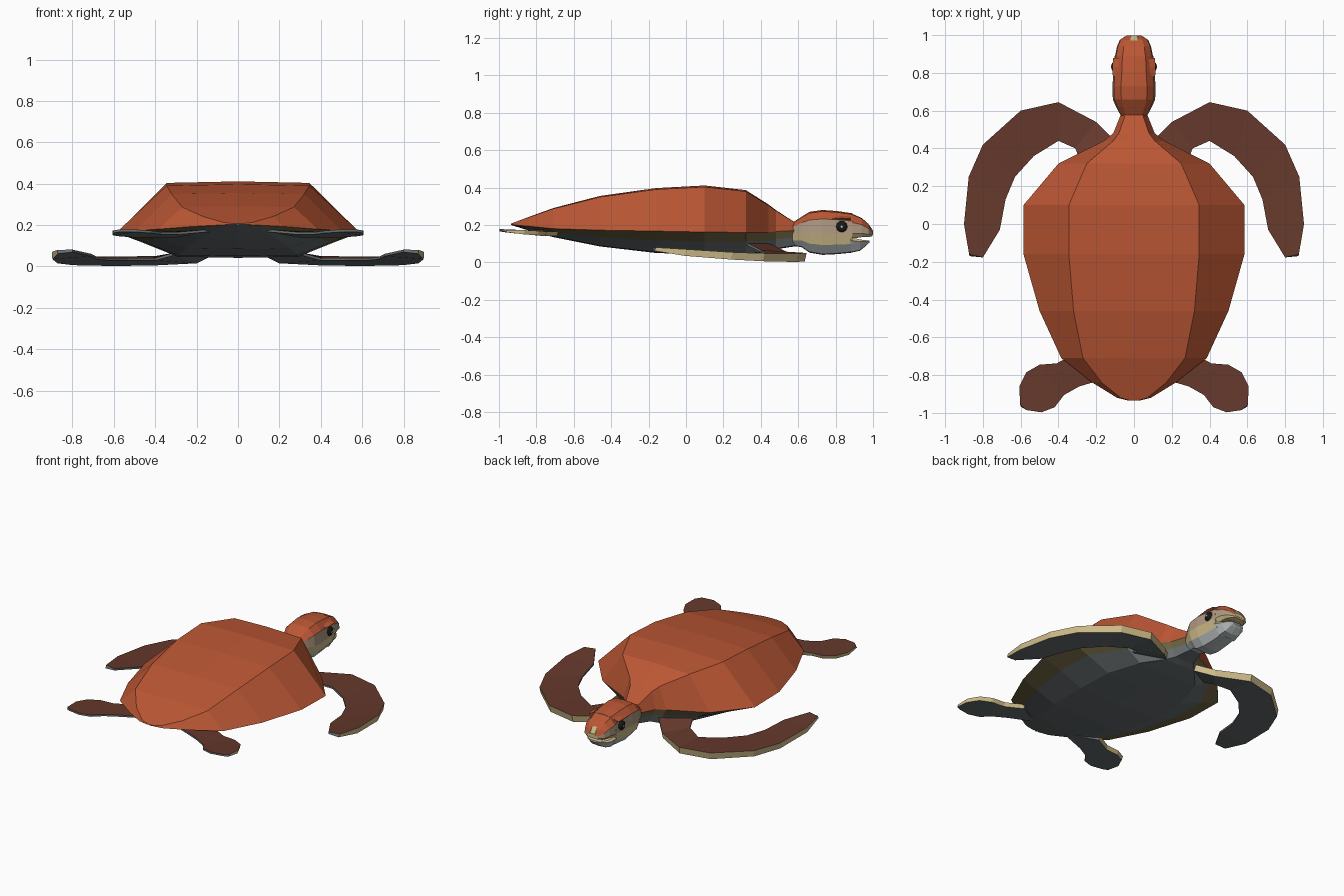
import bpy, bmesh, math

if "Cube" in bpy.data.objects:
    bpy.data.objects.remove(bpy.data.objects["Cube"])


def paint(name, r, g, b):
    m = bpy.data.materials.new(name)
    m.diffuse_color = (r, g, b, 1)
    m.use_nodes = True
    m.node_tree.nodes["Principled BSDF"].inputs["Base Color"].default_value = m.diffuse_color
    return m


ORANGE = paint("orange", 0.50, 0.095, 0.035)
BROWN = paint("brown", 0.13, 0.04, 0.025)
CREAM = paint("cream", 0.62, 0.50, 0.25)
OLIVE = paint("olive", 0.16, 0.13, 0.055)
TAN = paint("tan", 0.42, 0.31, 0.22)
PALE = paint("pale", 0.50, 0.54, 0.55)
GREY = paint("grey", 0.14, 0.16, 0.165)
BLACK = paint("black", 0.01, 0.01, 0.01)


def loft(name, rings, mats):
    """Skin closed rings of points; mats gives one material per ring segment."""
    bm = bmesh.new()
    slots = list(dict.fromkeys(mats))
    rows = [[bm.verts.new(p) for p in ring] for ring in rings]
    n = len(rows[0])
    for a, b in zip(rows, rows[1:]):
        for i in range(n):
            j = (i + 1) % n
            f = bm.faces.new((a[i], a[j], b[j], b[i]))
            f.material_index = slots.index(mats[i])
    for row in (rows[0], rows[-1]):
        f = bm.faces.new(row)
        f.material_index = slots.index(mats[n // 2])
    bmesh.ops.recalc_face_normals(bm, faces=bm.faces)
    me = bpy.data.meshes.new(name)
    bm.to_mesh(me)
    bm.free()
    for m in slots:
        me.materials.append(m)
    ob = bpy.data.objects.new(name, me)
    bpy.context.collection.objects.link(ob)
    return ob


def mirrored(y, half):
    """Full ring from a half section running top centre to bottom centre."""
    return [(x, y, z) for x, z in half] + [(-x, y, z) for x, z in half[-2:0:-1]]


def both(mats):
    return mats + mats[::-1]


# Shell and neck: y, rim half width, ridge half width, rim z, top z, belly half width, belly z
body = [
    (0.64, .07, .045, .17, .22, .04, .09),
    (0.58, .07, .045, .17, .215, .04, .085),
    (0.48, .11, .08, .165, .28, .07, .07),
    (0.44, .16, .11, .16, .31, .11, .055),
    (0.32, .40, .25, .16, .386, .22, .042),
    (0.10, .585, .345, .162, .411, .29, .042),
    (-.16, .585, .345, .167, .397, .29, .05),
    (-.46, .50, .32, .172, .355, .25, .085),
    (-.71, .385, .27, .18, .29, .18, .135),
    (-.84, .22, .17, .193, .243, .11, .17),
    (-.92, .09, .07, .20, .213, .05, .195),
    (-.935, .03, .02, .203, .207, .015, .20),
]
rings = []
for y, w, wr, zr, zt, wb, zb in body:
    rings.append(mirrored(y, [(0, zt), (wr, zt - .03 * (zt - zr)), (w, zr),
                              (w * .55 + wb * .45, zr * .58 + zb * .42),
                              (wb, zb + .004), (0, zb)]))
loft("shell", rings, both([ORANGE, ORANGE, OLIVE, GREY, GREY]))

# Head: y, half width, top z, bottom z
head = [
    (0.57, .068, .213, .09),
    (0.62, .095, .245, .08),
    (0.66, .112, .27, .052),
    (0.73, .115, .28, .04),
    (0.81, .107, .274, .044),
    (0.89, .102, .262, .052),
]
rings = []
for y, w, zt, zb in head:
    h = zt - zb
    rings.append(mirrored(y, [(0, zt), (w * .6, zt - .03 * h), (w * .93, zt - .2 * h),
                              (w, zb + .48 * h), (w * .85, zb + .22 * h),
                              (w * .5, zb + .02 * h), (0, zb)]))
loft("head", rings, both([ORANGE, ORANGE, TAN, CREAM, PALE, PALE]))


# Snout and lower jaw leave an open mouth between them
def muzzle(name, rows, mats):
    rings = []
    for y, w, zt, zb in rows:
        h = zt - zb
        rings.append(mirrored(y, [(0, zt), (w * .6, zt - .03 * h), (w * .95, zt - .35 * h),
                                  (w, zb + .2 * h), (w * .8, zb), (0, zb)]))
    loft(name, rings, both(mats))


muzzle("snout", [(.88, .102, .263, .125), (.94, .09, .237, .135),
                 (.975, .075, .205, .135), (.997, .04, .17, .14)],
       [ORANGE, ORANGE, TAN, CREAM, CREAM])
muzzle("beak_tip", [(.972, .03, .21, .15), (.999, .028, .172, .15)], [CREAM] * 5)
jaw = []
for y, w, zt, zb in [(.88, .10, .135, .051), (.93, .085, .122, .062), (.965, .06, .118, .09),
                     (.98, .04, .117, .105)]:
    jaw.append(mirrored(y, [(0, zt), (w * .9, zt), (w, zt - .2 * (zt - zb)),
                            (w * .6, zb + .003), (0, zb)]))
loft("lower_jaw", jaw, both([CREAM, CREAM, PALE, PALE]))


# Flippers: leading x, y, top z, bottom z, then trailing x, y, z
def flipper(name, rows):
    for side, s in (("right", 1), ("left", -1)):
        rings = [[(s * lx, ly, zt), (s * lx * .997, ly - .01, zb),
                  (s * tx, ty, tz - .006), (s * tx, ty, tz + .006)]
                 for lx, ly, zt, zb, tx, ty, tz in rows]
        loft(f"{name}_{side}", rings, [CREAM, GREY, GREY, BROWN])


flipper("front_flipper", [
    (.11, .45, .10, .06, .28, .32, .10),
    (.20, .54, .055, .015, .31, .40, .06),
    (.40, .645, .05, .005, .40, .44, .035),
    (.60, .60, .048, .002, .53, .36, .035),
    (.80, .42, .048, .006, .63, .25, .035),
    (.875, .25, .054, .015, .68, .13, .04),
    (.90, 0.0, .070, .035, .71, -.03, .055),
    (.873, -.16, .080, .062, .80, -.177, .075),
])
flipper("rear_flipper", [
    (.30, -.68, .165, .14, .12, -.81, .175),
    (.41, -.738, .165, .14, .29, -.86, .16),
    (.50, -.745, .165, .14, .37, -.905, .16),
    (.57, -.785, .168, .145, .42, -.97, .167),
    (.607, -.86, .172, .15, .49, -.997, .172),
    (.603, -.955, .174, .162, .57, -.985, .173),
])


# Eyes: pale ball with a dark pupil
def ball(name, x, r, depth, mat):
    bpy.ops.mesh.primitive_uv_sphere_add(segments=10, ring_count=6, radius=r,
                                         location=(x, .832, .19), rotation=(0, math.pi / 2, 0))
    ob = bpy.context.object
    ob.name = name
    ob.scale = (1, 1, depth)
    ob.data.materials.append(mat)


for side, s in (("right", 1), ("left", -1)):
    ball(f"eye_{side}", s * .098, .032, .7, BLACK)
    ball(f"eye_glint_{side}", s * .119, .008, .5, PALE)

# Brow ridges over the eyes
for side, s in (("right", 1), ("left", -1)):
    brow = [[(s * (x + .012), y, z), (s * (x - .02), y, z + .012), (s * (x - .02), y, z - .012)]
            for y, x, z in [(.78, .10, .232), (.83, .103, .236), (.88, .098, .234)]]
    loft(f"brow_{side}", brow, [ORANGE] * 3)
